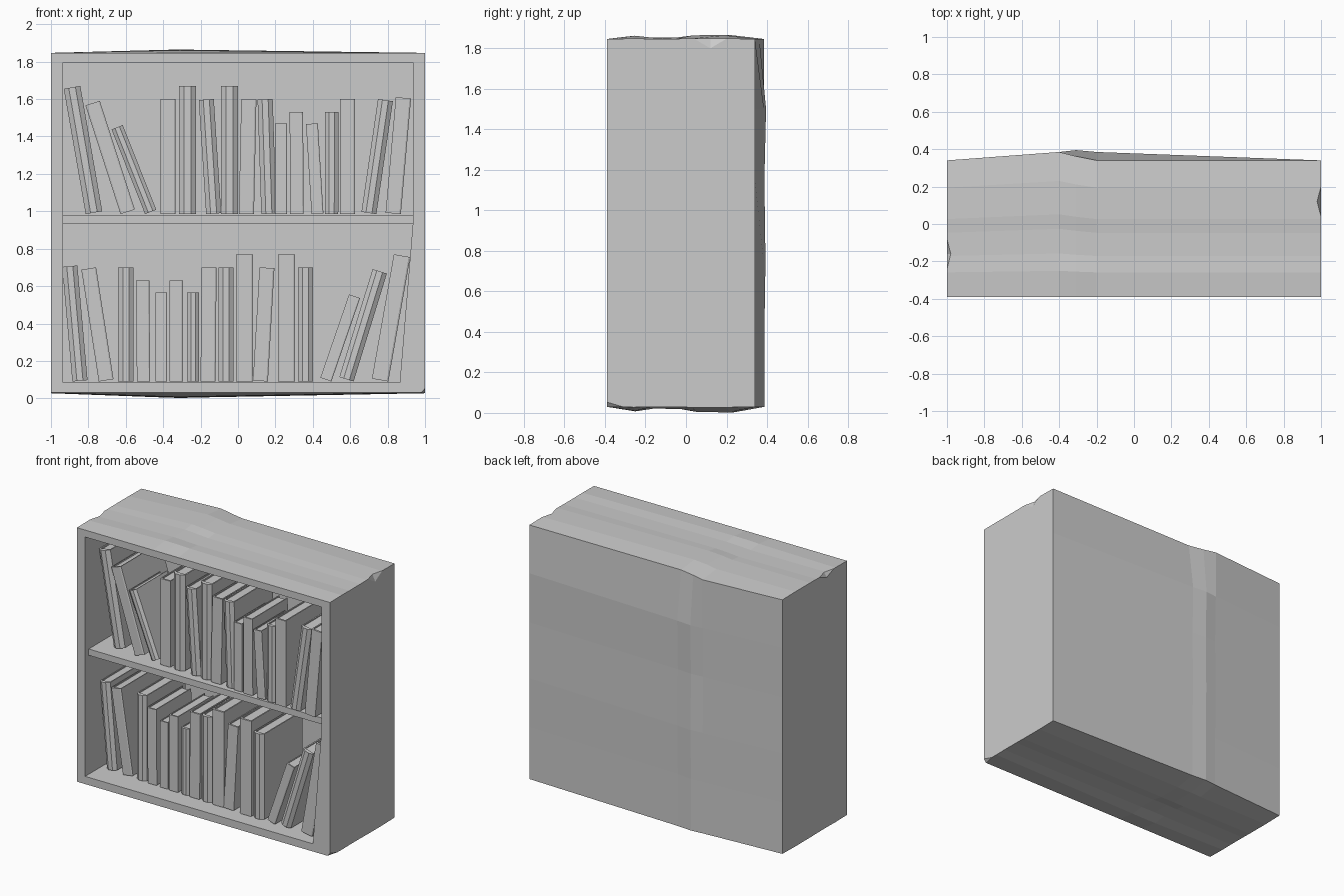
import bpy, bmesh, math
from mathutils import Matrix, Vector

cube = bpy.data.objects.get("Cube")
if cube:
    bpy.data.objects.remove(cube, do_unlink=True)

grey = bpy.data.materials.new("plain grey")
grey.use_nodes = True
grey.diffuse_color = (0.6, 0.6, 0.6, 1)
grey.node_tree.nodes["Principled BSDF"].inputs["Base Color"].default_value = (0.6, 0.6, 0.6, 1)


def finish(name, bm):
    bmesh.ops.recalc_face_normals(bm, faces=bm.faces)
    mesh = bpy.data.meshes.new(name)
    bm.to_mesh(mesh)
    bm.free()
    mesh.materials.append(grey)
    obj = bpy.data.objects.new(name, mesh)
    bpy.context.collection.objects.link(obj)
    return obj


def loft(bm, rings):
    """Skin closed rings of equal length and cap both ends."""
    loops = [[bm.verts.new(p) for p in ring] for ring in rings]
    for a, b in zip(loops, loops[1:]):
        for i in range(len(a)):
            j = (i + 1) % len(a)
            bm.faces.new((a[i], a[j], b[j], b[i]))
    bm.faces.new(loops[0])
    bm.faces.new(loops[-1])


def carve(obj, cutter):
    cutter.hide_render = True
    mod = obj.modifiers.new("carve", 'BOOLEAN')
    mod.operation, mod.solver, mod.object = 'DIFFERENCE', 'EXACT', cutter
    bpy.context.view_layer.objects.active = obj
    bpy.ops.object.modifier_apply(modifier=mod.name)
    bpy.data.objects.remove(cutter, do_unlink=True)


# Case: worn timber block, swelling around one warped band
FRONT, BACK, LOW, HIGH = -0.39, 0.34, 0.03, 1.845
WAVE = [(0.0, 0.0), (0.18, 0.8), (0.3, 0.3), (0.47, 0.4), (0.57, 0.9), (0.8, 1.0), (1.0, 0.0)]
BULGE = [(0.4, 0.85), (0.75, 0.95), (1.15, 0.85), (1.5, 1.0)]


def case_ring(x, swell, rim, bulge):
    """Swell shapes top and bottom; rim and bulge push out the back's top edge and face."""
    back_top, back_low = BACK + rim, BACK + bulge * 0.85

    def along(back):
        return [(FRONT + t * (back - FRONT), w) for t, w in WAVE]

    bottom = [(x, y, LOW - 0.028 * w * swell) for y, w in along(back_low)]
    back = [(x, BACK + bulge * w, z) for z, w in BULGE]
    top = [(x, y, HIGH + 0.02 * w * swell) for y, w in reversed(along(back_top))]
    return bottom + back + top


bm = bmesh.new()
loft(bm, [case_ring(*s) for s in
          [(-1, 0.1, 0, 0), (-0.4, 0.9, 0.045, 0.045), (-0.31, 1, 0.022, 0.055),
           (-0.2, 0.9, 0, 0.045), (1, 0.1, 0, 0)]])
case = finish("case", bm)

# Open front, with the lower right wall leaning inwards
opening = [(-0.935, 0.085), (0.865, 0.085), (0.935, 0.935), (0.935, 1.795), (-0.935, 1.795)]
bm = bmesh.new()
loft(bm, [[(x, y, z) for x, z in opening] for y in (-0.6, 0.25)])
carve(case, finish("opening_cutter", bm))

# Chipped edges
for side, y, z, dz in ((1, 0.12, HIGH, -0.06), (-1, -0.16, HIGH, -0.04), (1, FRONT, LOW, 0.03)):
    bm = bmesh.new()
    for p in ((0.03, 0, dz * -0.3), (-0.028, 0, dz * -0.3), (0.003, 0.12, dz * -0.3),
              (0.003, -0.12, dz * -0.3), (0.006, 0, dz)):
        bm.verts.new((side * (1 + p[0]), y + p[1], z + p[2]))
    bmesh.ops.convex_hull(bm, input=bm.verts)
    carve(case, finish("chip_cutter", bm))

# Middle shelf
bm = bmesh.new()
bmesh.ops.create_cube(bm, size=1, matrix=Matrix.Translation((0, -0.045, 0.9575))
                      @ Matrix.Diagonal((1.88, 0.61, 0.045, 1)))
finish("middle_shelf", bm)


# Books: wrap-round cover, rounded or flat at the spine, with a recessed page block
def book(name, base, front, rounded, foot, head, top):
    height = top - base
    lean = math.atan2(head - foot, height)
    length = height / math.cos(lean) - 0.13 * height * abs(math.tan(lean))
    w, d, t = 0.066 * length, 0.74 * length, 0.013 * length
    r = 0.03 * length if rounded else 0.008 * length
    flat = 0.4 if rounded else 0.8
    cover = [(-w, d), (-w, r), (-w * flat, 0), (w * flat, 0), (w, r), (w, d),
             (w - t, d), (w - t, r + t), (t - w, r + t), (t - w, d)]
    pages = [(t - w, r + t), (w - t, r + t), (w - t, d - 2 * t), (t - w, d - 2 * t)]
    bm = bmesh.new()
    for outline, gap in ((cover, 0), (pages, t)):
        loft(bm, [[(x, y, z) for x, y in outline] for z in (gap, length - gap)])
    obj = finish(name, bm)
    lift = w * abs(math.sin(lean))
    obj.matrix_world = Matrix.Translation(Vector((foot, front, base + lift))) @ Matrix.Rotation(lean, 4, 'Y')


# Each book: foot x, head x, top height
upper = [(-0.77, -0.89, 1.67), (-0.59, -0.785, 1.59), (-0.467, -0.655, 1.46), (-0.375, -0.375, 1.6),
         (-0.27, -0.27, 1.67), (-0.13, -0.17, 1.6), (-0.045, -0.045, 1.67), (0.045, 0.058, 1.6),
         (0.165, 0.145, 1.6), (0.23, 0.23, 1.47), (0.315, 0.312, 1.53), (0.425, 0.395, 1.47),
         (0.5, 0.502, 1.53), (0.585, 0.585, 1.6), (0.7, 0.79, 1.6), (0.83, 0.885, 1.61)]
lower = [(-0.845, -0.9, 0.71), (-0.705, -0.8, 0.7), (-0.6, -0.6, 0.7), (-0.505, -0.51, 0.63),
         (-0.41, -0.41, 0.565), (-0.33, -0.33, 0.63), (-0.24, -0.24, 0.565), (-0.16, -0.155, 0.7),
         (-0.065, -0.065, 0.7), (0.035, 0.035, 0.77), (0.12, 0.155, 0.7), (0.26, 0.26, 0.77),
         (0.36, 0.36, 0.7), (0.47, 0.63, 0.555), (0.58, 0.765, 0.69), (0.76, 0.88, 0.77)]
# Each row stands slightly askew, nearer the front towards +x
for row, base, start, skew, books, rounded in (
        ("upper", 0.985, -0.315, -0.075, upper, (1, 3, 5, 6, 7, 9, 13, 15)),
        ("lower", 0.09, -0.275, -0.05, lower, (1, 3, 7, 9, 13, 15))):
    for i, spec in enumerate(books, 1):
        book(f"{row}_book_{i}", base, start + skew * spec[0], i in rounded, *spec)
